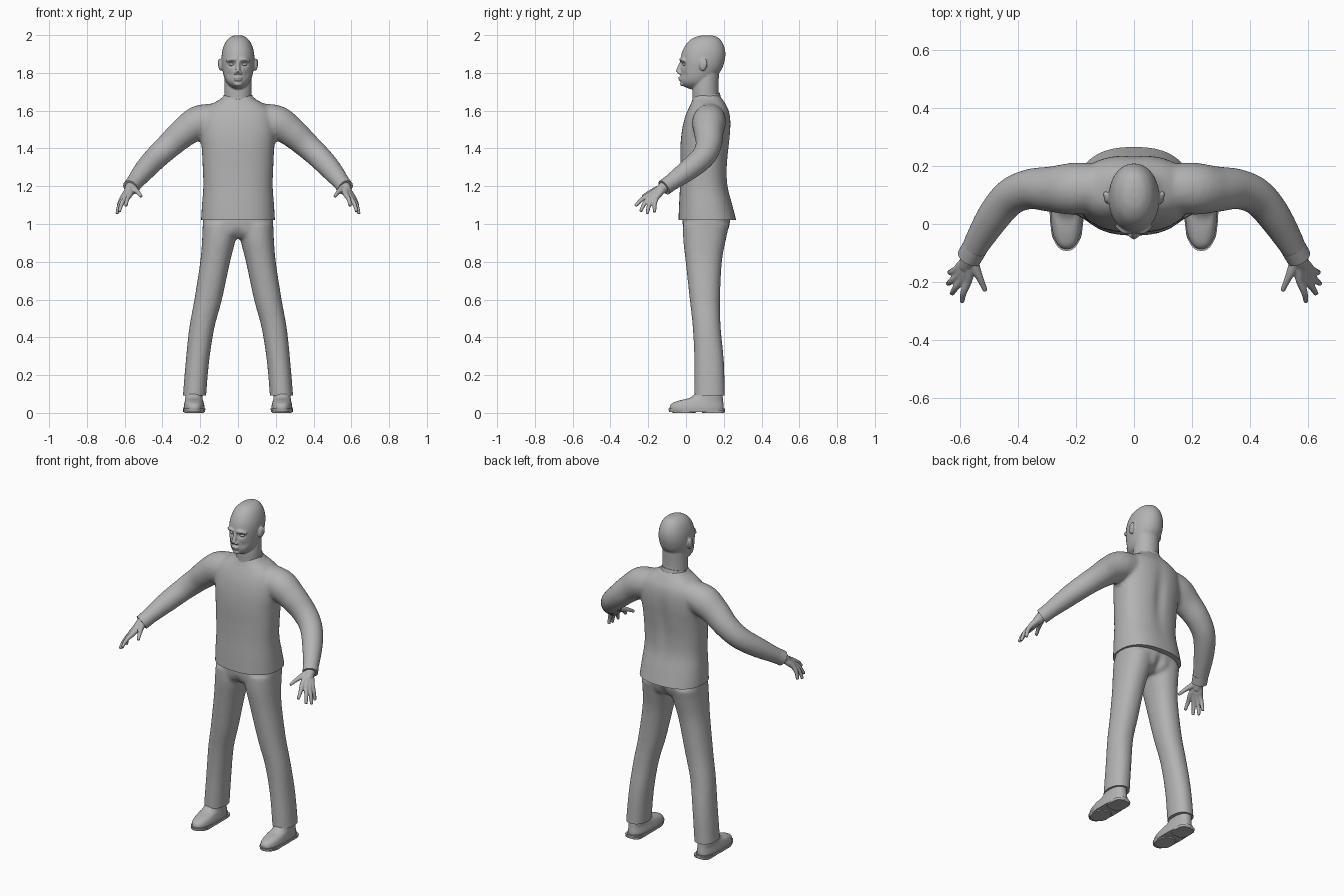
import bpy, bmesh, math
from mathutils import Matrix, Vector

cube = bpy.data.objects.get("Cube")
if cube:
    bpy.data.objects.remove(cube)

grey = bpy.data.materials.new("plain grey")
grey.use_nodes = True
grey.diffuse_color = (0.45, 0.45, 0.45, 1)
grey.node_tree.nodes["Principled BSDF"].inputs["Base Color"].default_value = grey.diffuse_color


def spline(rows, steps=5):
    """Smooth curve through rows of numbers."""
    pad = [rows[0]] + list(rows) + [rows[-1]]
    out = []
    for a, b, c, d in zip(pad, pad[1:], pad[2:], pad[3:]):
        for i in range(steps):
            t = i / steps
            out.append([q + t / 2 * (r - p + t * (2*p - 5*q + 4*r - s + t * (3*q - p - 3*r + s)))
                        for p, q, r, s in zip(a, b, c, d)])
    return out + [list(rows[-1])]


def skin(bm, rings):
    """Closed surface over a stack of rings."""
    rings = [[bm.verts.new(p) for p in ring] for ring in rings]
    n = len(rings[0])
    for low, high in zip(rings, rings[1:]):
        for i in range(n):
            j = (i + 1) % n
            bm.faces.new((low[i], low[j], high[j], high[i]))
    bm.faces.new(rings[0][::-1])
    bm.faces.new(rings[-1])


def loft(bm, rows, power=2.4, n=40, steps=5):
    """Rows are z, x range, y range."""
    def bend(v):
        return math.copysign(abs(v) ** (2 / power), v)
    angles = [math.tau * i / n for i in range(n)]
    skin(bm, [[((x0 + x1) / 2 + (x1 - x0) / 2 * bend(math.cos(a)),
                (y0 + y1) / 2 + (y1 - y0) / 2 * bend(math.sin(a)), z) for a in angles]
              for z, x0, x1, y0, y1 in spline(rows, steps)])


def even_loft(bm, rows, **kw):
    """Rows are z, half width, y range."""
    loft(bm, [(z, -w, w, y0, y1) for z, w, y0, y1 in rows], **kw)


def tube(bm, points, n=20):
    """Points are x, y, z, radius."""
    path = spline(points)
    rings = []
    for i, (x, y, z, r) in enumerate(path):
        along = Vector(path[min(i + 1, len(path) - 1)][:3]) - Vector(path[max(i - 1, 0)][:3])
        turn = along.to_track_quat('Z', 'Y')
        rings.append([Vector((x, y, z)) + turn @ Vector((r * math.cos(math.tau * k / n),
                      r * math.sin(math.tau * k / n), 0)) for k in range(n)])
    skin(bm, rings)


def ball(bm, centre, size):
    bmesh.ops.create_uvsphere(bm, u_segments=20, v_segments=14, radius=1,
                              matrix=Matrix.Translation(centre) @ Matrix.Diagonal((*size, 1)))


def mirror(bm):
    """Add the other side of everything built so far."""
    copy = bmesh.ops.duplicate(bm, geom=bm.verts[:] + bm.edges[:] + bm.faces[:])["geom"]
    bmesh.ops.scale(bm, vec=(-1, 1, 1), verts=[g for g in copy if isinstance(g, bmesh.types.BMVert)])


def shade(obj):
    bpy.ops.object.select_all(action='DESELECT')
    obj.select_set(True)
    bpy.context.view_layer.objects.active = obj
    bpy.ops.object.shade_smooth_by_angle(angle=math.radians(40))


def finish(name, bm, voxel=0, smooth=0):
    """Make an object, fusing its pieces when a voxel size is given."""
    bmesh.ops.recalc_face_normals(bm, faces=bm.faces[:])
    mesh = bpy.data.meshes.new(name)
    bm.to_mesh(mesh)
    bm.free()
    obj = bpy.data.objects.new(name, mesh)
    bpy.context.collection.objects.link(obj)
    mesh.materials.append(grey)
    shade(obj)
    if voxel:
        fuse = obj.modifiers.new("fuse", 'REMESH')
        fuse.mode, fuse.voxel_size, fuse.use_smooth_shade = 'VOXEL', voxel, True
        soften = obj.modifiers.new("soften", 'SMOOTH')
        soften.factor, soften.iterations = 0.5, smooth
        bpy.ops.object.convert(target='MESH')
        if not obj.data.materials:
            obj.data.materials.append(grey)
    return obj


def other_side(obj, name):
    """Mirrored copy across x."""
    twin = obj.copy()
    twin.data = obj.data.copy()
    twin.name = name
    twin.data.transform(Matrix.Diagonal((-1, 1, 1, 1)))
    twin.data.flip_normals()
    bpy.context.collection.objects.link(twin)


def dent(obj, centre, size, depth):
    """Push the surface along y with a soft falloff."""
    for v in obj.data.vertices:
        d = sum(((a - b) / s) ** 2 for a, b, s in zip(v.co, centre, size))
        v.co.y += depth * math.exp(-d)


def trim(obj, height):
    """Cut a crisp flat hem."""
    bm = bmesh.new()
    bm.from_mesh(obj.data)
    bmesh.ops.bisect_plane(bm, geom=bm.verts[:] + bm.edges[:] + bm.faces[:],
                           plane_co=(0, 0, height), plane_no=(0, 0, 1), clear_inner=True)
    bmesh.ops.holes_fill(bm, edges=[e for e in bm.edges if e.is_boundary])
    bm.to_mesh(obj.data)
    bm.free()
    shade(obj)


# Shirt with sleeves
bm = bmesh.new()
tube(bm, [(.08, .13, 1.565, .075), (.2, .122, 1.54, .09), (.28, .12, 1.49, .08), (.36, .12, 1.42, .07),
          (.43, .09, 1.355, .064), (.495, .01, 1.285, .057), (.566, -.11, 1.197, .041)])
mirror(bm)
even_loft(bm, [(.98, .197, -.04, .275), (1.02, .196, -.04, .266), (1.1, .191, -.037, .246),
               (1.2, .184, -.032, .222), (1.3, .187, -.03, .219), (1.4, .192, -.03, .228),
               (1.48, .2, -.024, .236), (1.55, .198, -.01, .237), (1.6, .18, .008, .228),
               (1.635, .14, .025, .21), (1.66, .095, .035, .193), (1.685, .072, .045, .175)])
shirt = finish("shirt", bm, .01, 8)
dent(shirt, (0, .25, 1.38), (.035, .08, .16), -.012)
trim(shirt, 1.02)

# Collar band, higher at the back
bm = bmesh.new()
even_loft(bm, [(1.63, .086, .026, .186), (1.66, .081, .03, .182), (1.678, .077, .034, .178)], power=2)
for v in bm.verts:
    v.co.z += (v.co.y - .105) * .25
finish("collar", bm)

# Cuffs
bm = bmesh.new()
tube(bm, [(.548, -.08, 1.219, .044), (.569, -.116, 1.193, .043)], n=28)
other_side(finish("left_cuff", bm), "right_cuff")

# Trousers
bm = bmesh.new()
loft(bm, [(1.0, .0, .187, -.015, .23), (.92, .012, .19, -.015, .212), (.8, .042, .2, -.002, .19),
          (.6, .085, .231, .02, .18), (.45, .125, .258, .036, .184), (.28, .152, .276, .044, .2),
          (.1, .168, .291, .044, .206), (.05, .169, .292, .044, .206)], power=2.2)
mirror(bm)
even_loft(bm, [(1.06, .182, -.018, .235), (1.0, .187, -.018, .233), (.95, .17, -.01, .215),
               (.925, .13, .02, .18)])
trousers = finish("trousers", bm, .01, 7)
dent(trousers, (0, .23, .95), (.022, .08, .05), -.02)
dent(trousers, (0, -.02, .94), (.03, .05, .03), .012)
trim(trousers, .093)

# Shoes
bm = bmesh.new()
loft(bm, [(.015, .176, .288, -.086, .2), (.035, .177, .287, -.086, .2), (.052, .181, .284, -.072, .198),
          (.066, .185, .281, -.035, .196), (.08, .188, .279, .02, .195), (.11, .19, .277, .055, .193)])
other_side(finish("left_shoe", bm, .005, 5), "right_shoe")

# Soles and heels
bm = bmesh.new()
loft(bm, [(.006, .174, .29, -.09, .205), (.022, .173, .291, -.093, .207)], steps=1)
loft(bm, [(0, .182, .282, .085, .203), (.014, .18, .284, .08, .205)], power=3.5, steps=1)
loft(bm, [(0, .182, .282, -.07, .05), (.014, .178, .286, -.08, .06)], steps=1)
other_side(finish("left_sole", bm), "right_sole")

# Hands
bm = bmesh.new()
wrist = Vector((.566, -.115, 1.197))
for knuckle, tip in (((.572, -.195, 1.155), (.593, -.268, 1.095)),
                     ((.592, -.19, 1.143), (.628, -.241, 1.066)),
                     ((.606, -.178, 1.135), (.641, -.206, 1.053)),
                     ((.612, -.158, 1.137), (.636, -.166, 1.061))):
    knuckle, tip = Vector(knuckle), Vector(tip)
    middle = knuckle.lerp(tip, .5) + Vector((.005, -.004, .004))
    tube(bm, [(*wrist, .02), (*wrist.lerp(knuckle, .6), .018), (*knuckle, .0145),
              (*middle, .0115), (*tip, .0085)], n=14)
tube(bm, [(.556, -.12, 1.195, .018), (.546, -.155, 1.182, .017), (.53, -.19, 1.168, .012),
          (.512, -.23, 1.146, .0085)], n=14)
tube(bm, [(.545, -.075, 1.225, .031), (*wrist, .03), (.58, -.15, 1.168, .024)])
other_side(finish("left_hand", bm, .004, 3), "right_hand")

# Head with ears, nose, brow, lips and neck
bm = bmesh.new()
ball(bm, (.092, .09, 1.842), (.012, .02, .032))
ball(bm, (.098, .102, 1.85), (.009, .011, .025))
ball(bm, (.012, -.034, 1.8), (.01, .012, .009))
tube(bm, [(.008, -.026, 1.868, .009), (.035, -.023, 1.872, .01), (.06, -.004, 1.862, .008)], n=12)
mirror(bm)
even_loft(bm, [(1.999, .014, .09, .13), (1.99, .04, .05, .165), (1.965, .065, .012, .19),
               (1.925, .081, -.015, .206), (1.885, .087, -.027, .208), (1.85, .087, -.028, .201),
               (1.82, .083, -.028, .19), (1.79, .077, -.028, .17), (1.765, .069, -.028, .155),
               (1.745, .058, -.024, .145), (1.728, .042, -.01, .14), (1.715, .025, .02, .12)],
          power=2.1)
even_loft(bm, [(1.6, .078, .03, .18), (1.66, .073, .034, .175), (1.72, .072, .034, .172),
               (1.8, .07, .045, .175)], power=2)
tube(bm, [(0, -.024, 1.86, .008), (0, -.034, 1.83, .011), (0, -.042, 1.803, .014)], n=12)
ball(bm, (0, -.03, 1.774), (.024, .012, .006))
ball(bm, (0, -.028, 1.763), (.021, .012, .006))
ball(bm, (0, -.018, 1.741), (.022, .014, .012))
head = finish("head", bm, .0045, 3)
for side in (-1, 1):
    dent(head, (side * .034, -.025, 1.845), (.018, .03, .012), .013)
    dent(head, (side * .05, -.02, 1.79), (.018, .03, .018), .006)

# Eyes
bm = bmesh.new()
ball(bm, (.034, -.006, 1.845), (.015, .013, .0085))
other_side(finish("left_eye", bm), "right_eye")
